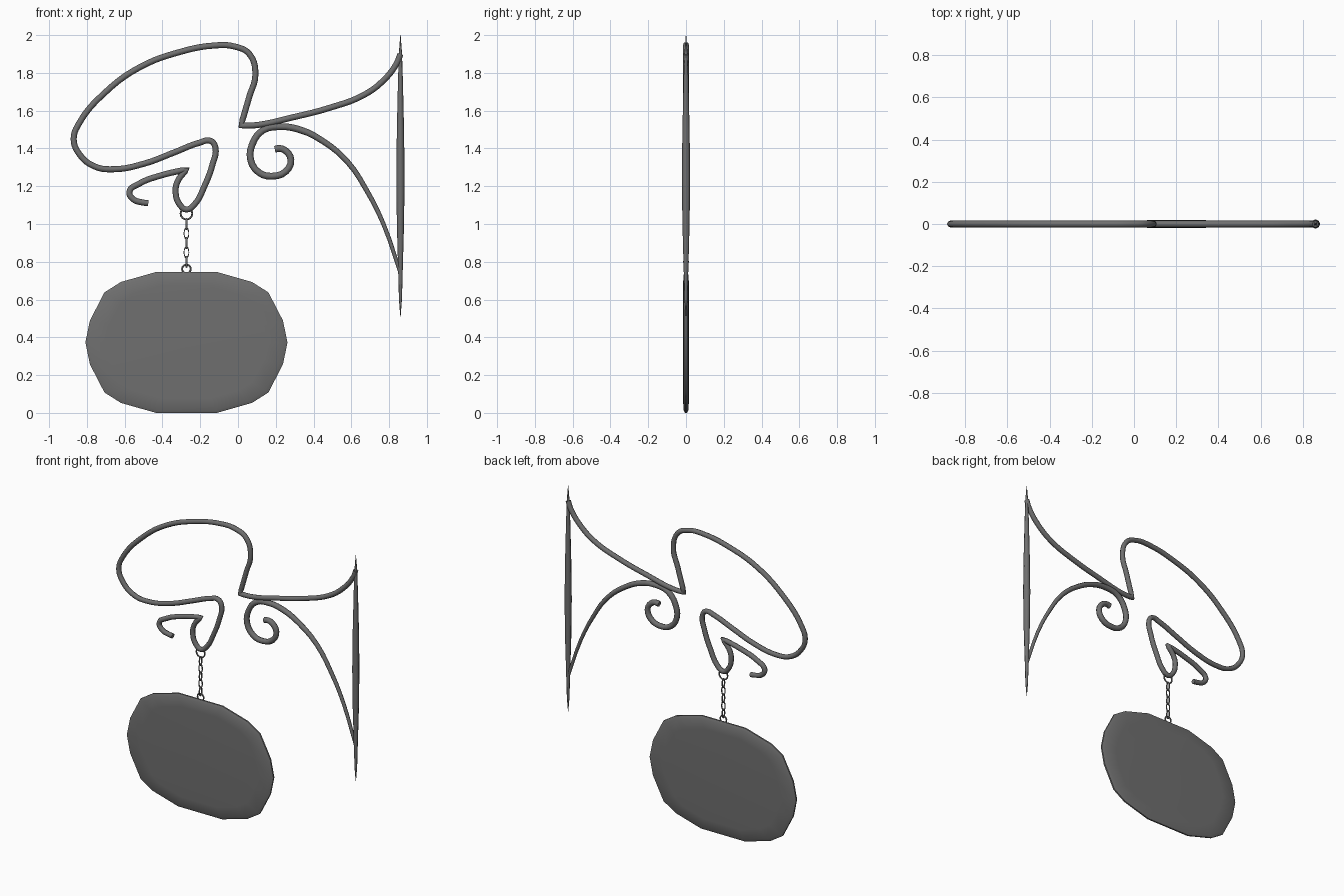
import bpy
import bmesh
import math

default = bpy.data.objects.get("Cube")
if default:
    bpy.data.objects.remove(default, do_unlink=True)

iron = bpy.data.materials.new("dark grey iron")
iron.use_nodes = True
iron.diffuse_color = (0.16, 0.16, 0.16, 1)
iron.node_tree.nodes["Principled BSDF"].inputs["Base Color"].default_value = iron.diffuse_color


def select_only(obj):
    bpy.ops.object.select_all(action='DESELECT')
    obj.select_set(True)
    bpy.context.view_layer.objects.active = obj


def mesh_object(name, bm, angle):
    mesh = bpy.data.meshes.new(name)
    bmesh.ops.recalc_face_normals(bm, faces=bm.faces)
    bm.to_mesh(mesh)
    bm.free()
    obj = bpy.data.objects.new(name, mesh)
    bpy.context.collection.objects.link(obj)
    mesh.materials.append(iron)
    select_only(obj)
    bpy.ops.object.shade_smooth_by_angle(angle=math.radians(angle))
    return obj


def wrought_bar(name, path, radius, resolution, corners=(), start_taper=1.0, taper_points=1):
    """Round bar swept along a smooth path in the XZ plane."""
    curve = bpy.data.curves.new(name, 'CURVE')
    curve.dimensions = '3D'
    curve.bevel_depth = radius
    curve.bevel_resolution = 2
    curve.resolution_u = resolution
    curve.use_fill_caps = True
    spline = curve.splines.new('BEZIER')
    spline.bezier_points.add(len(path) - 1)
    for i, (point, (x, z)) in enumerate(zip(spline.bezier_points, path)):
        point.co = (x, 0, z)
        kind = 'VECTOR' if i in corners else 'AUTO'
        point.handle_left_type = point.handle_right_type = kind
        point.radius = start_taper + (1 - start_taper) * min(1, i / taper_points)
    curve.materials.append(iron)
    obj = bpy.data.objects.new(name, curve)
    bpy.context.collection.objects.link(obj)
    select_only(obj)
    bpy.ops.object.convert(target='MESH')
    return obj


def ring(name, z, width, height, wire, turned=False):
    """Oval wire ring hanging below the scroll."""
    bpy.ops.mesh.primitive_torus_add(
        major_segments=14, minor_segments=6, major_radius=height - wire, minor_radius=wire,
        location=(HANG_X, 0, z), rotation=(math.pi / 2, 0, math.pi / 2 if turned else 0))
    obj = bpy.context.object
    obj.name = name
    for v in obj.data.vertices:
        v.co.x *= width / height
    obj.data.materials.append(iron)
    bpy.ops.object.shade_smooth()


HANG_X = -0.273

# Upper scroll: from the wall post, round the big loop, to the small hook
wrought_bar("upper_scroll", [
    (.86, 1.9), (.84, 1.85), (.775, 1.765), (.67, 1.685), (.485, 1.615), (.27, 1.56),
    (.11, 1.525), (.015, 1.52), (.06, 1.675), (.092, 1.79), (.06, 1.9), (-.02, 1.94),
    (-.125, 1.945), (-.31, 1.91), (-.52, 1.83), (-.705, 1.695), (-.84, 1.535),
    (-.87, 1.45), (-.84, 1.37), (-.76, 1.305), (-.655, 1.29), (-.495, 1.32),
    (-.335, 1.38), (-.205, 1.43), (-.145, 1.44), (-.12, 1.405), (-.135, 1.315),
    (-.18, 1.195), (-.225, 1.11), (-.272, 1.077), (-.31, 1.105), (-.33, 1.165),
    (-.32, 1.225), (-.27, 1.29), (-.415, 1.255), (-.52, 1.215), (-.575, 1.17),
    (-.553, 1.13), (-.51, 1.115), (-.475, 1.11)],
    0.016, 5, corners=(7, 33))

# Lower brace, ending in a curl
wrought_bar("lower_brace", [
    (.857, .75), (.77, 1), (.68, 1.18), (.575, 1.335), (.44, 1.445), (.325, 1.5),
    (.22, 1.515), (.13, 1.495), (.075, 1.42), (.067, 1.34), (.11, 1.273), (.18, 1.253),
    (.255, 1.28), (.28, 1.34), (.255, 1.385), (.22, 1.4), (.195, 1.395)],
    0.018, 3, start_taper=0.55, taper_points=5)

# Wall post: spindle pointed at both ends
bm = bmesh.new()
loops = []
for z, r in [(.51, .001), (.6, .008), (.75, .012), (1, .019), (1.25, .022),
             (1.5, .019), (1.76, .013), (1.91, .008), (2, .001)]:
    loops.append([bm.verts.new((.86 + r * math.cos(a * math.pi / 4),
                                r * math.sin(a * math.pi / 4), z)) for a in range(8)])
for low, high in zip(loops, loops[1:]):
    for i in range(8):
        j = (i + 1) % 8
        bm.faces.new((low[i], low[j], high[j], high[i]))
bm.faces.new(loops[0])
bm.faces.new(loops[-1])
mesh_object("wall_post", bm, 60)

# Hanging chain: two rings joined by alternating links
ring("top_ring", 1.055, .036, .036, .005)
for i in range(5):
    ring(f"chain_link_{i + 1}", 1.0 - i * .05, .015, .033, .005, turned=i % 2 == 0)
ring("bottom_ring", .762, .028, .028, .005)

# Sign board: faceted oval, thin at the rim
quarter = [(.161, .373), (.347, .32), (.434, .265), (.511, .116)]
right = quarter + [(.535, 0)] + [(x, -z) for x, z in reversed(quarter)]
outline = right + [(-x, z) for x, z in reversed(right)]
bm = bmesh.new()
loops = [[bm.verts.new((HANG_X + x * s, y, .381 + z * s)) for x, z in outline]
         for s, y in [(.8, -.016), (.96, -.013), (1, -.005), (1, .005), (.96, .013), (.8, .016)]]
count = len(outline)
for a, b in zip(loops, loops[1:]):
    for i in range(count):
        j = (i + 1) % count
        bm.faces.new((a[i], a[j], b[j], b[i]))
bm.faces.new(loops[0])
bm.faces.new(loops[-1])
bmesh.ops.translate(bm, verts=bm.verts, vec=(0, 0, -min(v.co.z for v in bm.verts)))
mesh_object("sign_board", bm, 60)
